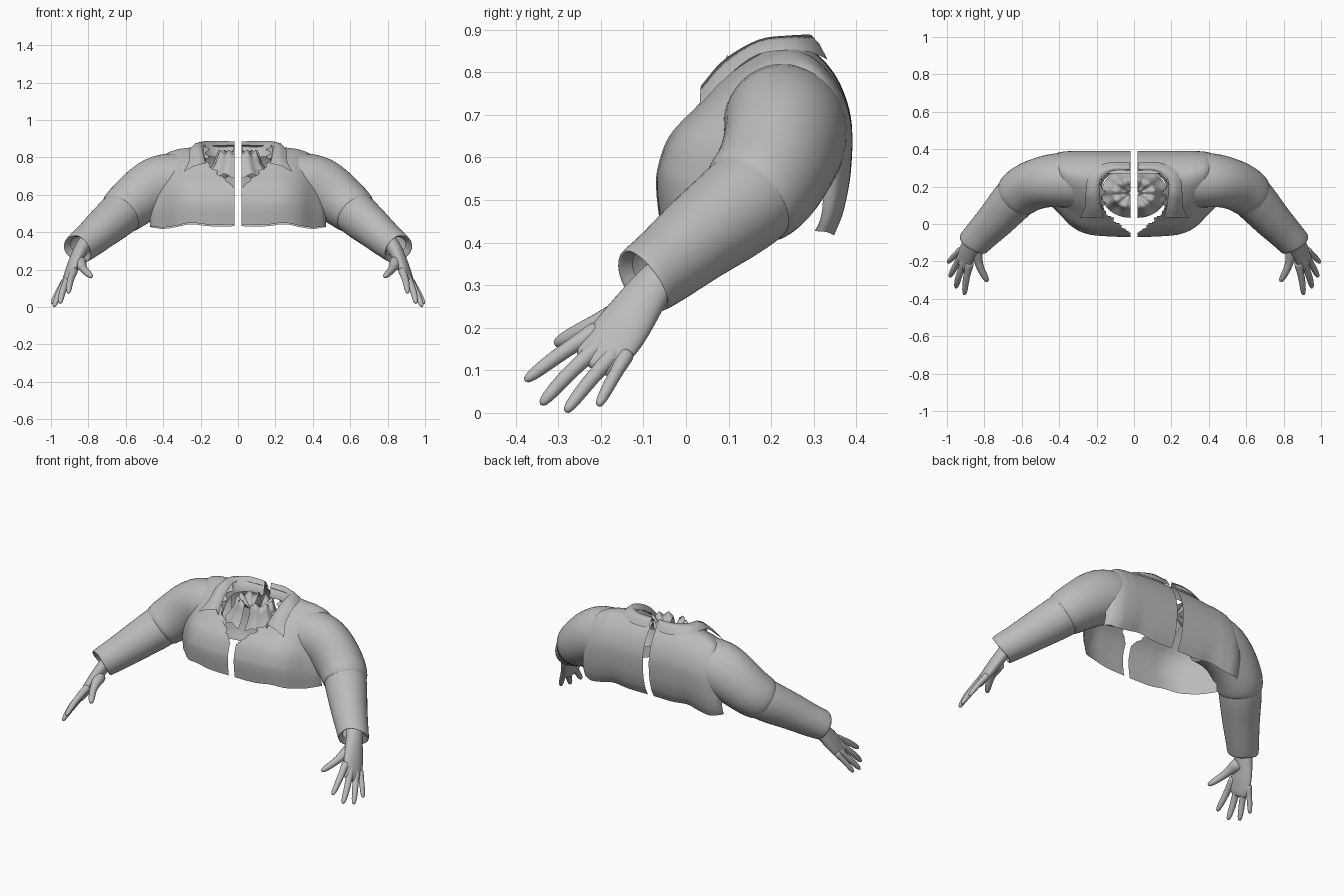
import bpy, math
from mathutils import Vector as V

if "Cube" in bpy.data.objects:
    bpy.data.objects.remove(bpy.data.objects["Cube"])

grey = bpy.data.materials.new("plain_grey")
grey.diffuse_color = (0.5, 0.5, 0.5, 1)
grey.use_nodes = True
grey.node_tree.nodes["Principled BSDF"].inputs["Base Color"].default_value = grey.diffuse_color


def spline(pts, n):
    """Smooth Catmull-Rom resampling of tuples, n steps per span."""
    pts = [V(p) for p in pts]
    out = []
    for k in range(len(pts) - 1):
        b, c = pts[k], pts[k + 1]
        a = pts[k - 1] if k else 2 * b - c
        d = pts[k + 2] if k + 2 < len(pts) else 2 * c - b
        for s in range(n):
            t = s / n
            out.append(0.5 * (2 * b + (c - a) * t + (2 * a - 5 * b + 4 * c - d) * t * t
                              + (3 * b - a - 3 * c + d) * t ** 3))
    return out + [pts[-1]]


def make(name, rows, closed=False, caps=False, drop=None, subsurf=0):
    """Skin a grid of points, mirrored to the other side."""
    w = len(rows[0])
    verts = [V(p) for r in rows for p in r]
    faces = []
    for i in range(len(rows) - 1):
        for j in range(w if closed else w - 1):
            k = (j + 1) % w
            f = (i * w + j, (i + 1) * w + j, (i + 1) * w + k, i * w + k)
            if not (drop and drop(sum((verts[v] for v in f), V((0, 0, 0))) / 4)):
                faces.append(f)
    if caps:
        last = (len(rows) - 1) * w
        faces += [tuple(range(w)), tuple(reversed(range(last, last + w)))]
    me = bpy.data.meshes.new(name)
    me.from_pydata(verts, [], faces)
    me.materials.append(grey)
    me.shade_smooth()
    ob = bpy.data.objects.new(name, me)
    bpy.context.collection.objects.link(ob)
    ob.modifiers.new("mirror", "MIRROR").use_mirror_merge = False
    if subsurf:
        m = ob.modifiers.new("smooth", "SUBSURF")
        m.levels = m.render_levels = subsurf
    return ob


def tube_rows(stations, hint, sides):
    """Elliptical rings: stations are (x, y, z, half width, half thickness)."""
    pts = [V(s[:3]) for s in stations]
    rows = []
    for i, s in enumerate(stations):
        t = (pts[min(i + 1, len(pts) - 1)] - pts[max(i - 1, 0)]).normalized()
        side = V(hint)
        side = (side - t * side.dot(t)).normalized()
        n = side.cross(t)
        rows.append([pts[i] + side * (s[3] * math.cos(a)) + n * (s[4] * math.sin(a))
                     for a in (2 * math.pi * j / sides for j in range(sides))])
    return rows


# Jacket body: one front-to-back profile, fitted to each station across x
profile = spline([(.02, 0), (0, .2), (.01, .33), (.07, .5), (.2, .66), (.38, .86), (.6, 1),
                  (.77, .99), (.92, .83), (1, .6), (1, .33), (.96, .12), (.9, -.02)], 12)
# x, front y, back y, hem z, top z
stations = spline([(.02, -.07, .387, .44, .865), (.15, -.065, .387, .44, .86),
                   (.25, -.053, .387, .45, .847), (.33, -.015, .387, .435, .835),
                   (.40, .055, .38, .425, .80), (.45, .105, .355, .43, .70),
                   (.47, .14, .32, .43, .58)], 14)
body = [[(x, f + (b - f) * u, h + (t - h) * v) for u, v in profile]
        for x, f, b, h, t in stations]


def neck_hole(c):
    """Scalloped V-shaped opening under the collar."""
    if c.y > .27 or c.z < .64:
        return False
    w = .165 * min(1, (c.z - .62) / .15)
    return c.x < w * (1 + .08 * math.sin(c.z * 170))


make("jacket_body", body, drop=neck_hole)

# Folded collar: inner stand, top fold, outer edge
fold = [(.02, .292, .885), (.12, .290, .888), (.185, .24, .886), (.195, .17, .876),
        (.188, .09, .83), (.172, .035, .768)]
edge = [(.02, .328, .832), (.14, .328, .832), (.235, .275, .85), (.258, .17, .842),
        (.262, .09, .783), (.29, .032, .722)]
stand = [(x * .86 + .003, y + (.16 - y) * .12, z - .085) for x, y, z in fold]
strips = [spline(p, 4) for p in (stand, fold, edge)]
mid = [(a + b) / 2 + V((.004, 0, .008)) for a, b in zip(strips[1], strips[2])]
make("collar", [strips[0], strips[1], mid, strips[2]])

# Ragged neck stump inside the collar, flaring out under the jacket
stump = []
for r, z in [(1.55, .70), (1.3, .73), (1.1, .76), (1, .79), (.85, .83), (.55, .80),
             (.3, .775), (.05, .77)]:
    stump.append([(.02 + .10 * r * math.cos(a), .165 + .085 * r * math.sin(a),
                   z + .012 * min(r, 1) * math.sin(9 * a))
                  for a in (math.pi / 2 - math.pi * j / 32 for j in range(33))])
make("neck_stump", stump)

# Sleeves: upper part overlaps the forearm part at the elbow
upper = [(.31, .232, .675, .147, .15), (.38, .234, .668, .147, .158), (.43, .235, .65, .145, .162),
         (.50, .222, .61, .138, .152), (.56, .20, .56, .135, .14), (.60, .175, .528, .132, .134),
         (.625, .15, .505, .127, .127), (.63, .145, .50, .118, .118)]
make("upper_sleeve", tube_rows(upper, (0, 1, .3), 20), closed=True, subsurf=1)
lower = [(.59, .185, .535, .115, .115), (.625, .15, .503, .122, .122), (.68, .09, .455, .114, .114),
         (.74, .02, .405, .104, .104), (.80, -.04, .352, .094, .094),
         (.84, -.083, .322, .089, .089), (.853, -.097, .312, .087, .087)]
rows = tube_rows(lower, (0, 1, .3), 20)
end = V(lower[-1][:3])
along = V((.5, -.6, -.62)).normalized()
rows[-1] = [p + along * .4 * max(0, (p - end).x) for p in rows[-1]]   # outer edge hangs lower
rows.append([end + (p - end) * .93 for p in rows[-1]])                # cuff turned inwards
rows.append([end + (p - end) * .72 - along * .025 for p in rows[-1]])
make("forearm_sleeve", rows, closed=True, subsurf=1)

# Hands: flattened palm with five tapered fingers
across = (.045, .09, -.06)
palm = [(.79, .01, .375, .05, .044), (.825, -.045, .33, .05, .042), (.85, -.085, .29, .052, .038),
        (.872, -.12, .24, .061, .035), (.893, -.155, .19, .068, .031),
        (.908, -.185, .152, .067, .025), (.921, -.213, .12, .060, .020),
        (.927, -.226, .106, .042, .011)]
make("palm", tube_rows(palm, across, 16), closed=True, caps=True, subsurf=1)

fingers = {  # base, middle joint, tip, radius
    "index_finger": ((.876, -.20, .20), (.897, -.295, .138), (.907, -.380, .074), .019),
    "middle_finger": ((.898, -.185, .175), (.935, -.275, .092), (.952, -.342, .018), .019),
    "ring_finger": ((.915, -.16, .15), (.957, -.23, .07), (.985, -.284, .001), .018),
    "little_finger": ((.922, -.135, .145), (.965, -.175, .075), (.995, -.207, .015), .016),
    "thumb": ((.85, -.12, .245), (.825, -.225, .203), (.782, -.310, .160), .022),
}
for name, (a, b, c, r) in fingers.items():
    path = spline([a, b, c], 4)
    size = [1.3, 1.22, 1.1, 1.0, 1, .95, .88, .8, .45]
    if name == "thumb":
        size[:4] = [1.8, 1.7, 1.4, 1.15]
    st = [(*p, r * s, r * s) for p, s in zip(path, size)]
    make(name, tube_rows(st, across, 10), closed=True, caps=True, subsurf=1)
